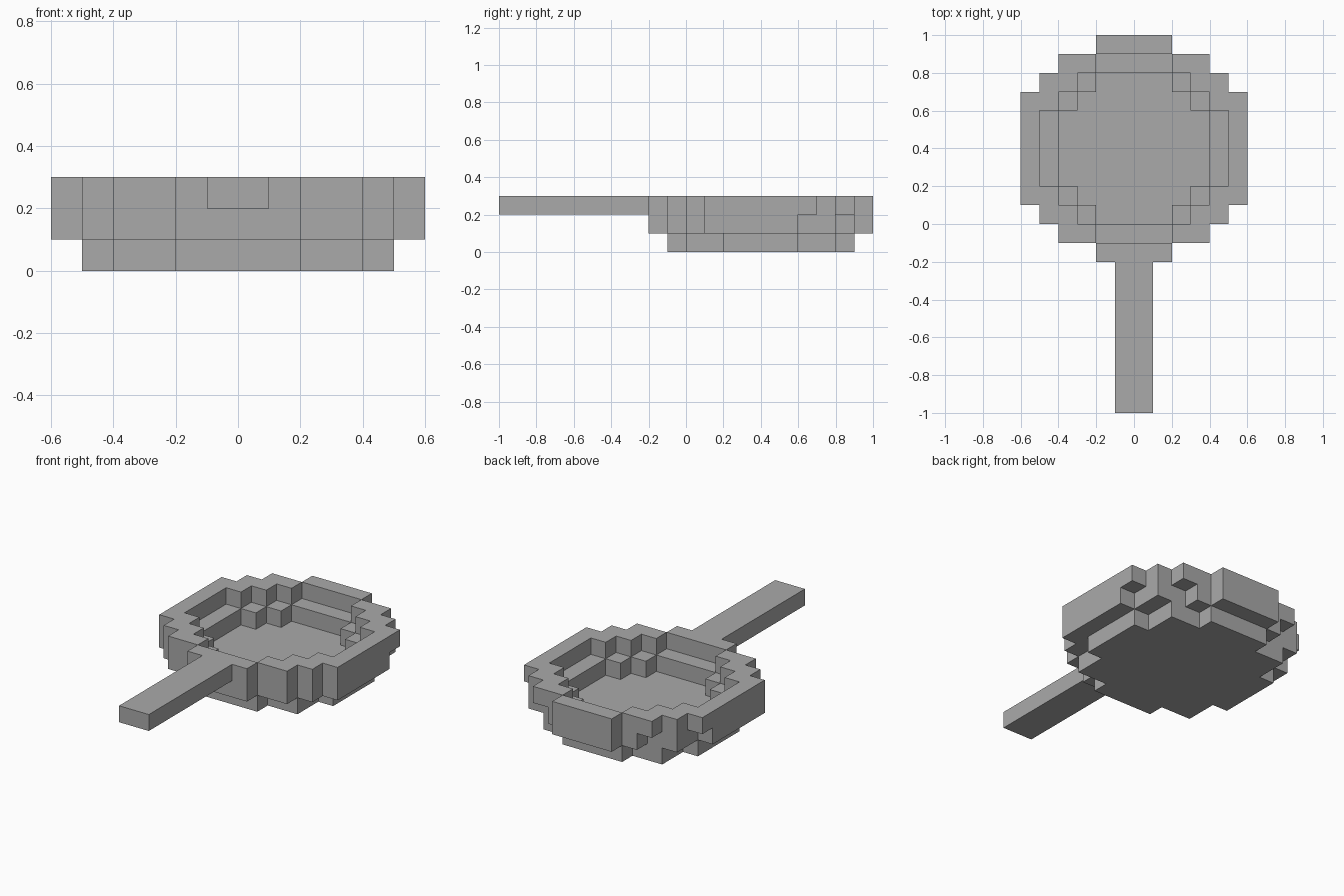
import bpy
import bmesh
from mathutils import Vector

cube = bpy.data.objects.get("Cube")
if cube:
    bpy.data.objects.remove(cube, do_unlink=True)

UNIT = 0.1      # size of one block
CENTRE = 4      # pan centre along y, in blocks

grey = bpy.data.materials.new("plain_grey")
grey.use_nodes = True
grey.diffuse_color = (0.4, 0.4, 0.4, 1)
shader = grey.node_tree.nodes["Principled BSDF"]
shader.inputs["Base Color"].default_value = (0.4, 0.4, 0.4, 1)
shader.inputs["Roughness"].default_value = 0.8


def disc(half_widths):
    """Stepped disc: half width of each row, counted outward from the centre."""
    cells = set()
    for row, half in enumerate(half_widths):
        for y in (CENTRE + row, CENTRE - 1 - row):
            cells |= {(x, y) for x in range(-half, half)}
    return cells


def block_part(name, cells, bottom, top):
    """Raise a flat set of cells into a clean blocky solid."""
    bm = bmesh.new()
    sides = ((1, 0), (-1, 0), (0, 1), (0, -1))

    def quad(points):
        bm.faces.new([bm.verts.new(Vector(p) * UNIT) for p in points])

    for x, y in sorted(cells):
        corners = [(x, y), (x + 1, y), (x + 1, y + 1), (x, y + 1)]
        quad([(*c, top) for c in corners])
        quad([(*c, bottom) for c in reversed(corners)])
        # Walls only where there is no neighbour
        for dx, dy in sides:
            if (x + dx, y + dy) in cells:
                continue
            start = {(1, 0): 1, (-1, 0): 3, (0, 1): 2, (0, -1): 0}[dx, dy]
            a, b = corners[start], corners[(start + 1) % 4]
            quad([(*a, bottom), (*b, bottom), (*b, top), (*a, top)])
    bmesh.ops.remove_doubles(bm, verts=bm.verts[:], dist=0.001)
    bmesh.ops.dissolve_limit(bm, angle_limit=0.01, verts=bm.verts[:], edges=bm.edges[:])
    mesh = bpy.data.meshes.new(name)
    bm.to_mesh(mesh)
    bm.free()
    mesh.materials.append(grey)
    obj = bpy.data.objects.new(name, mesh)
    bpy.context.collection.objects.link(obj)
    return obj


outer = disc([6, 6, 6, 5, 4, 2])
opening = disc([5, 5, 4, 3, 2])
floor = disc([4, 4, 3, 2])

# Notches under the two back corners
notches = {(x, y) for a, y in ((5, 6), (3, 8)) for x in (a, -1 - a)}

# Bowl, from the bottom up
block_part("pan_base", disc([5, 5, 4, 4, 2]), 0, 1)
block_part("pan_ledge", outer - floor - notches, 1, 2)
block_part("pan_rim", outer - opening, 2, 3)

# Straight handle at the front
block_part("handle", {(x, y) for x in (-1, 0) for y in range(-10, -2)}, 2, 3)
